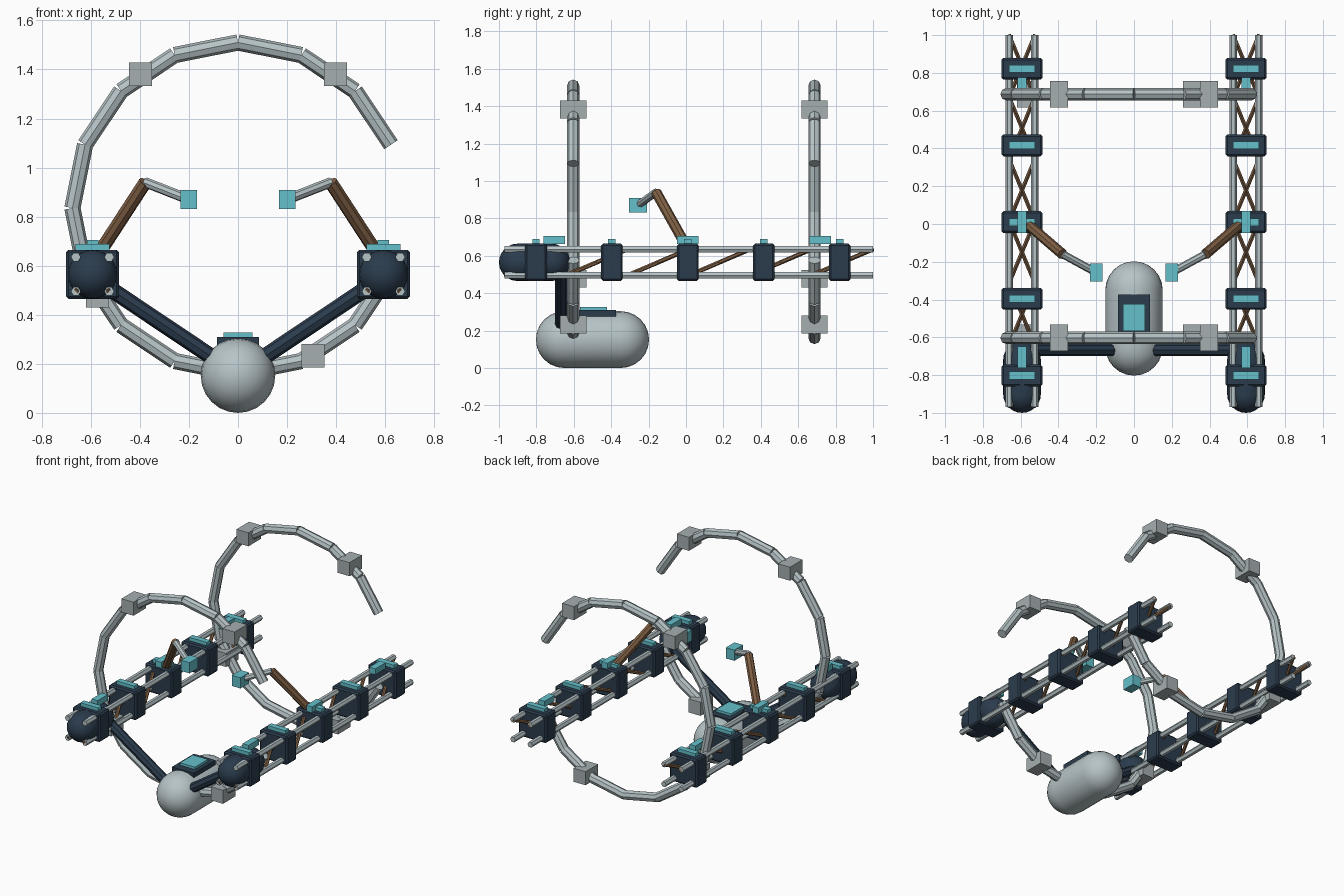
import bpy, bmesh, math
from mathutils import Vector

if "Cube" in bpy.data.objects:
    bpy.data.objects.remove(bpy.data.objects["Cube"])


def material(name, rgb):
    m = bpy.data.materials.new(name)
    m.use_nodes = True
    m.diffuse_color = (*rgb, 1)
    m.node_tree.nodes["Principled BSDF"].inputs["Base Color"].default_value = (*rgb, 1)
    return m


HULL = material("pale hull grey", (0.47, 0.55, 0.57))
CLAMP = material("clamp grey", (0.38, 0.43, 0.44))
NAVY = material("dark navy", (0.024, 0.045, 0.075))
BROWN = material("bronze brown", (0.22, 0.12, 0.06))
CYAN = material("cyan panel", (0.13, 0.53, 0.60))


def finish(name, bm, mat, smooth=False):
    bmesh.ops.recalc_face_normals(bm, faces=bm.faces)
    me = bpy.data.meshes.new(name)
    bm.to_mesh(me)
    bm.free()
    me.materials.append(mat)
    ob = bpy.data.objects.new(name, me)
    bpy.context.collection.objects.link(ob)
    if smooth:
        me.polygons.foreach_set("use_smooth", [True] * len(me.polygons))
    return ob


def box(name, centre, size, mat, bevel=0):
    bm = bmesh.new()
    bmesh.ops.create_cube(bm, size=1)
    bmesh.ops.scale(bm, vec=size, verts=bm.verts)
    bmesh.ops.translate(bm, vec=centre, verts=bm.verts)
    ob = finish(name, bm, mat)
    if bevel:
        mod = ob.modifiers.new("edge_bevel", "BEVEL")
        mod.width, mod.segments = bevel, 1
    return ob


def rod(name, a, b, radius, mat, sides=8):
    """Straight faceted tube from a to b."""
    a, b = Vector(a), Vector(b)
    bm = bmesh.new()
    bmesh.ops.create_cone(bm, cap_ends=True, segments=sides, radius1=radius,
                          radius2=radius, depth=(b - a).length)
    ob = finish(name, bm, mat)
    ob.rotation_euler = (b - a).to_track_quat("Z", "Y").to_euler()
    ob.location = (a + b) / 2
    return ob


def capsule(name, centre, radius, length, mat, sides=24, steps=6):
    """Round-ended tank lying along y, lathed from a half profile."""
    bm = bmesh.new()
    half = length / 2 - radius
    pts = []
    for end in (-1, 1):
        for i in range(steps + 1):
            t = math.pi / 2 * (i if end < 0 else steps - i) / steps
            pts.append((radius * math.sin(t), end * (half + radius * math.cos(t)), 0))
    vs = [bm.verts.new(p) for p in pts]
    es = [bm.edges.new(pair) for pair in zip(vs, vs[1:])]
    bmesh.ops.spin(bm, geom=vs + es, cent=(0, 0, 0), axis=(0, 1, 0),
                   angle=math.tau, steps=sides)
    bmesh.ops.remove_doubles(bm, verts=bm.verts, dist=0.0005)
    ob = finish(name, bm, mat, True)
    ob.location = centre
    return ob


# Open hoops: straight tube segments on a sixteen-sided circle, gap on the left
HOOP_R, HOOP_Z = 0.675, 0.835


def on_hoop(deg, y):
    t = math.radians(deg)
    return (HOOP_R * math.cos(t), y, HOOP_Z + HOOP_R * math.sin(t))


for label, y in (("front", -0.603), ("rear", 0.687)):
    for i in range(1, 15):
        rod(f"{label}_hoop_segment", on_hoop(22.5 * i, y), on_hoop(22.5 * (i + 1), y),
            0.033, HULL)
    for deg in (54, 126, 212, 297):
        box(f"{label}_hoop_clamp", on_hoop(deg, y), (0.094, 0.14, 0.096), CLAMP)

# Central tank with its control panel
capsule("central_tank", (0, -0.5, 0.152), 0.152, 0.605, HULL)
box("panel_base", (0, -0.497, 0.29), (0.17, 0.245, 0.04), NAVY)
box("panel_screen", (0, -0.495, 0.318), (0.118, 0.145, 0.018), CYAN)

# Both side trusses, mirrored
TX, TZ, HALF = 0.593, 0.565, 0.068
BACK, BAY = -0.97, 1.97 / 6
for side, s in (("left", 1), ("right", -1)):
    x = s * TX
    for dx in (-HALF, HALF):
        for dz in (-0.07, 0.07):
            rail = rod(f"{side}_rail", (x + dx, BACK, TZ + dz), (x + dx, 1, TZ + dz),
                       0.02, HULL, 6)
            rail.rotation_euler.rotate_axis("Z", math.pi / 2)
        # Crossing diagonals rise from lower to upper rails in each bay
        for i in range(6):
            y = BACK + i * BAY
            rod(f"{side}_brace", (x + dx, y, TZ - 0.07), (x - dx, y + BAY, TZ + 0.07),
                0.012, BROWN, 6)
    for i in range(-2, 3):
        y = 0.01 + 0.406 * i
        box(f"{side}_truss_block", (x, y, TZ), (0.217, 0.115, 0.2), NAVY, 0.01)
        box(f"{side}_block_panel", (x, y, 0.676), (0.14, 0.04, 0.026), CYAN)
    for y in (-0.705, 0.01, 0.717):
        box(f"{side}_top_marker", (x, y, 0.684), (0.047, 0.115, 0.042), CYAN)
    capsule(f"{side}_nose_pod", (x, -0.81, TZ), 0.1, 0.38, NAVY)

    # Strut to the tank
    rod(f"{side}_tank_strut", (s * 0.58, -0.667, 0.545), (s * 0.06, -0.667, 0.197),
        0.033, NAVY)

    # Jointed arm with a gripper block
    elbow = (s * 0.378, -0.16, 0.94)
    hand = (s * 0.2, -0.257, 0.87)
    rod(f"{side}_upper_arm", (s * 0.57, 0.005, 0.645), elbow, 0.028, BROWN)
    rod(f"{side}_forearm", elbow, hand, 0.021, HULL)
    box(f"{side}_gripper", hand, (0.067, 0.097, 0.076), CYAN)
